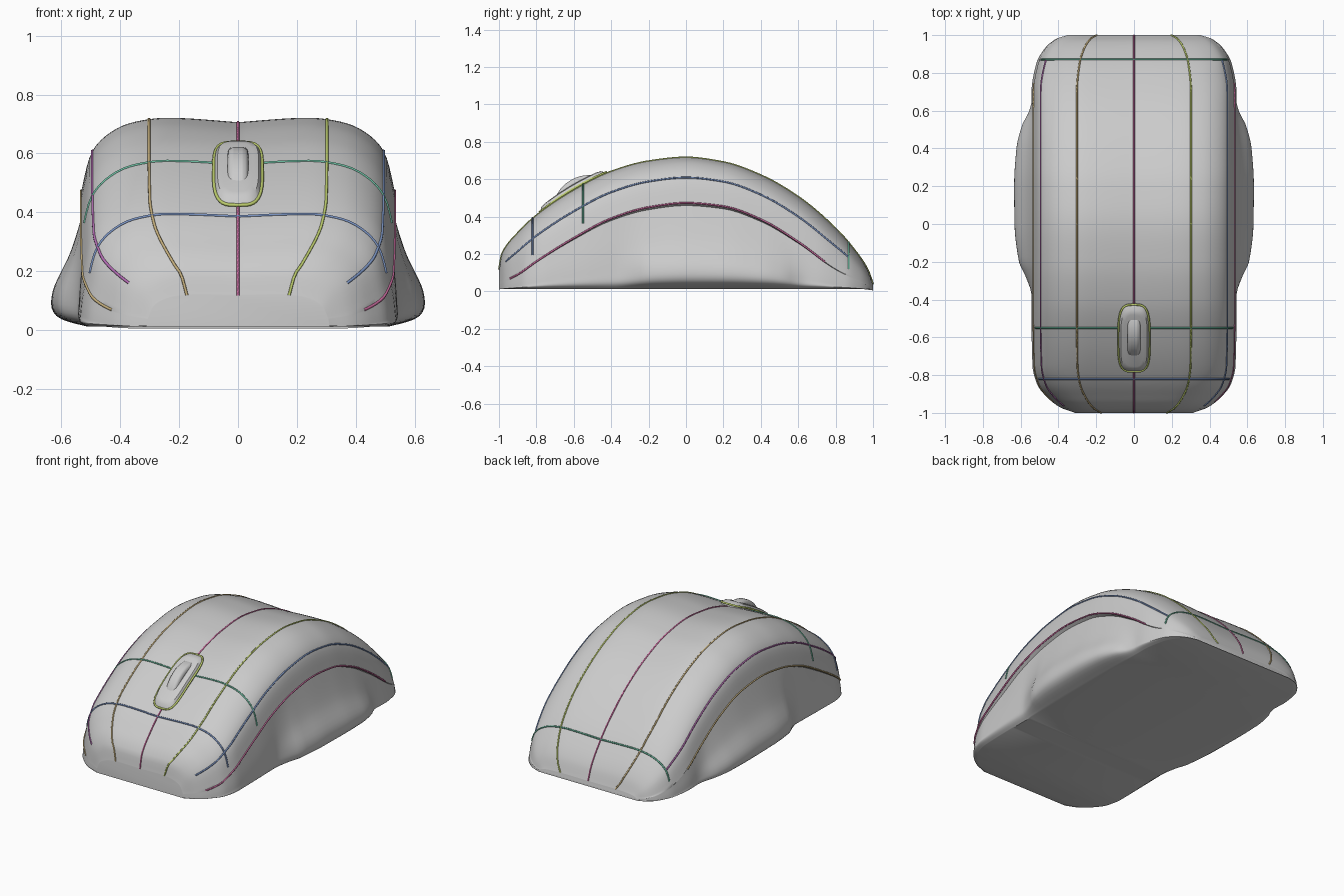
import bpy, bmesh, math
from mathutils import Vector

if "Cube" in bpy.data.objects:
    bpy.data.objects.remove(bpy.data.objects["Cube"])

# Side profile, plan half-width, side-panel arch and thumb-grip flare, all along y
TOP = [(-1, .12), (-.985, .20), (-.9, .315), (-.8, .41), (-.6, .545), (-.4, .645), (-.2, .70),
       (0, .72), (.2, .695), (.4, .625), (.6, .51), (.8, .34), (.9, .225), (.97, .12), (1, .04)]
WIDTH = [(-1, .31), (-.97, .39), (-.92, .455), (-.85, .51), (-.75, .535), (-.5, .54),
         (.7, .54), (.85, .515), (.93, .47), (.98, .41), (1, .35)]
ARCH = [(-1, .04), (-.9, .09), (-.8, .16), (-.6, .285), (-.4, .39), (-.2, .45), (0, .473),
        (.2, .455), (.4, .385), (.6, .265), (.8, .12), (.9, .07), (1, .02)]
FLARE = [(-1, 0), (-.38, 0), (-.28, .03), (-.2, .065), (0, .088), (.2, .09), (.4, .078),
         (.52, .05), (.6, .012), (.65, 0), (1, 0)]
SUB = 5


def sample(table, y):
    """Smooth, non-overshooting interpolation of a table."""
    n = len(table)
    for i in range(n - 1):
        (a, p), (b, q) = table[i], table[i + 1]
        if y <= b or i == n - 2:
            s = (q - p) / (b - a)
            def tan(j):
                if j == 0 or j == n - 1:
                    return s
                l = (table[j][1] - table[j-1][1]) / (table[j][0] - table[j-1][0])
                r = (table[j+1][1] - table[j][1]) / (table[j+1][0] - table[j][0])
                return 0 if l * r <= 0 else 2 * l * r / (l + r)
            t, d = (y - a) / (b - a), b - a
            m0, m1 = tan(i) * d, tan(i + 1) * d
            return ((2*t**3 - 3*t*t + 1) * p + (t**3 - 2*t*t + t) * m0
                    + (3*t*t - 2*t**3) * q + (t**3 - t*t) * m1)


def spline(pts):
    """Catmull-Rom through 3D points."""
    out = []
    for i in range(len(pts) - 1):
        a, b = pts[max(i-1, 0)], pts[i]
        c, d = pts[i+1], pts[min(i+2, len(pts)-1)]
        for k in range(SUB):
            t = k / SUB
            out.append(.5 * (2*b + (c-a)*t + (2*a-5*b+4*c-d)*t*t + (3*b-a-3*c+d)*t**3))
    return out + [pts[-1]]


def half_section(y):
    """Right half of the hull cross-section, from the floor edge to the centre line."""
    h, w, f = sample(TOP, y), sample(WIDTH, y), sample(FLARE, y)
    a = min(sample(ARCH, y), h * .66)
    lip = .02 * min(1, a / .3)
    P = lambda x, z: Vector((x, y, z))
    panel = spline([P(w - .03, .012), P(w + f * .85, .012 + a * .08), P(w + f, a * .28),
                    P(w - lip * .5 + f * .4, a * .58), P(w - lip * 1.5, a * .97)])
    z = lambda t: a + (h - a) * t
    shell = spline([P(w * .985, a), P(w * .915, z(.55)), P(w * .76, z(.86)), P(w * .56, z(.985)),
                    P(w * .35, z(1)), P(0, h - .014 * h / .72)])
    return panel + shell


ARCH_I = 4 * SUB + 1          # shell lower edge
UPPER_I = ARCH_I + SUB        # shoulder seam
LANE_I = ARCH_I + 3 * SUB     # seam between the centre and the shoulder


def mirror(p):
    return Vector((-p.x, p.y, p.z))


def smooth(ob, angle=35):
    bpy.context.view_layer.objects.active = ob
    bpy.ops.object.select_all(action='DESELECT')
    ob.select_set(True)
    bpy.ops.object.shade_smooth_by_angle(angle=math.radians(angle))


def mesh_object(name, rings):
    """Loft closed rings and cap both ends."""
    bm = bmesh.new()
    vr = [[bm.verts.new(p) for p in r] for r in rings]
    n = len(vr[0])
    for r, s in zip(vr, vr[1:]):
        for i in range(n):
            bm.faces.new((r[i], r[(i+1) % n], s[(i+1) % n], s[i]))
    bm.faces.new(vr[0])
    bm.faces.new(vr[-1])
    bmesh.ops.recalc_face_normals(bm, faces=bm.faces)
    me = bpy.data.meshes.new(name)
    bm.to_mesh(me)
    bm.free()
    ob = bpy.data.objects.new(name, me)
    bpy.context.collection.objects.link(ob)
    smooth(ob)
    return ob


def seam(name, pts, color, radius=.005, cyclic=False):
    """Thin coloured tube lying on the surface."""
    cu = bpy.data.curves.new(name, 'CURVE')
    cu.dimensions = '3D'
    cu.bevel_depth, cu.bevel_resolution = radius, 1
    sp = cu.splines.new('POLY')
    sp.points.add(len(pts) - 1)
    for q, p in zip(sp.points, pts):
        q.co = (*p, 1)
    sp.use_cyclic_u = cyclic
    mat = bpy.data.materials.new(name)
    mat.diffuse_color = (*color, 1)
    mat.use_nodes = True
    mat.node_tree.nodes["Principled BSDF"].inputs["Base Color"].default_value = mat.diffuse_color
    cu.materials.append(mat)
    ob = bpy.data.objects.new(name, cu)
    bpy.context.collection.objects.link(ob)


# Body hull, with stations bunched towards both ends
ys = [math.sin(math.pi / 2 * (-1 + 2 * i / 90)) for i in range(91)]
halves = [half_section(y) for y in ys]
mesh_object("mouse_body", [h + [mirror(p) for p in reversed(h[:-1])] for h in halves])

# Lengthwise seams
PURPLE, BLUE, GREEN = (.45, .15, .45), (.2, .3, .55), (.15, .5, .35)
OLIVE, TAN, ROSE = (.5, .6, .15), (.55, .42, .2), (.6, .15, .35)
seam("centre_seam", [h[-1] for h in halves], ROSE)
for label, idx, lo, hi, cr, cl in [("lane_seam", LANE_I, -1, 1, OLIVE, TAN),
                                   ("shoulder_seam", UPPER_I, -.97, .87, BLUE, PURPLE),
                                   ("arch_seam", ARCH_I, -.94, .75, ROSE, TAN)]:
    line = [h[idx] for h in halves if lo <= h[idx].y <= hi]
    seam(label + "_right", line, cr)
    seam(label + "_left", [mirror(p) for p in line], cl)

# Crosswise seams
for label, y, col in [("button_seam", -.55, GREEN), ("front_seam", -.82, BLUE),
                      ("back_seam", .87, GREEN)]:
    s = half_section(y)[ARCH_I + 2:]
    seam(label, s + [mirror(p) for p in reversed(s[:-1])], col)

# Scroll wheel: raised oblong pad, rim and wheel, tilted to the button slope
tilt = math.atan2(.12, .2)
along = Vector((0, math.cos(tilt), math.sin(tilt)))
up = Vector((0, -math.sin(tilt), math.cos(tilt)))
hub = Vector((0, -.605, .532))


def oblong(rx, ry, lift, n=40, e=.55):
    pts = []
    for i in range(n):
        c, s = math.cos(math.tau * i / n), math.sin(math.tau * i / n)
        x, v = rx * math.copysign(abs(c) ** e, c), ry * math.copysign(abs(s) ** e, s)
        bow = -.35 * v * v
        pts.append(hub + Vector((x, 0, 0)) + along * v + up * (lift + bow))
    return pts


mesh_object("wheel_housing", [oblong(.085, .21, -.04), oblong(.083, .207, .012),
                              oblong(.07, .185, .03), oblong(.05, .16, .034)])
seam("wheel_rim", oblong(.082, .207, .014), OLIVE, .006, True)

bpy.ops.mesh.primitive_cylinder_add(vertices=48, radius=.2, depth=.07,
                                    location=hub - up * .14 + along * .02,
                                    rotation=(0, math.pi / 2, 0))
wheel = bpy.context.object
wheel.name = "scroll_wheel"
bev = wheel.modifiers.new("rounding", 'BEVEL')
bev.width, bev.segments = .02, 3
smooth(wheel, 40)
